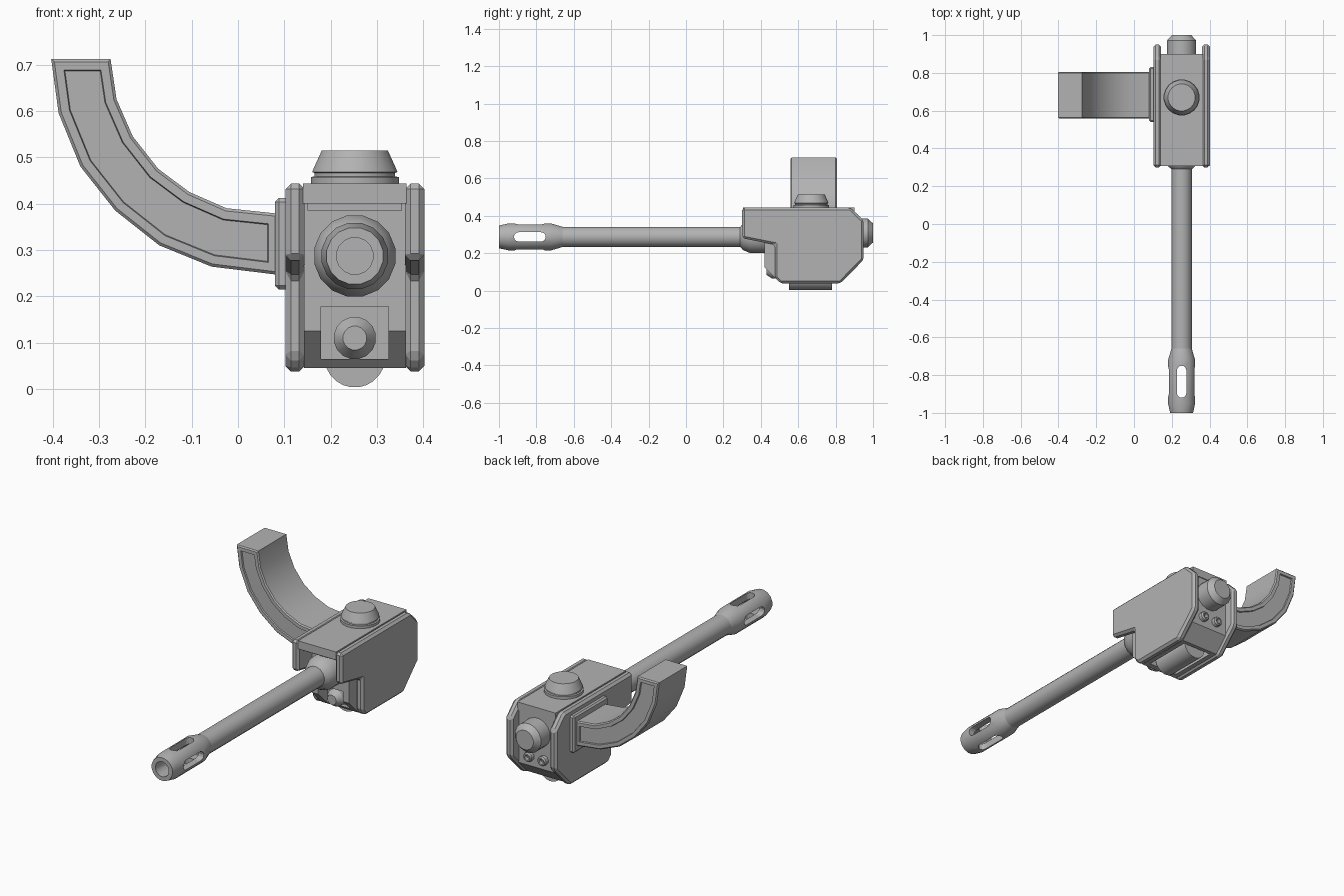
import bpy, bmesh, math
from mathutils import Matrix, Vector

old = bpy.data.objects.get("Cube")
if old:
    bpy.data.objects.remove(old)

metal = bpy.data.materials.new("grey_metal")
metal.use_nodes = True
GREY = (0.45, 0.45, 0.45, 1)
metal.diffuse_color = GREY
metal.node_tree.nodes["Principled BSDF"].inputs["Base Color"].default_value = GREY

CX = 0.252      # body centre line
BZ = 0.287      # barrel height


def finish(name, bm, bevel=0, smooth=True):
    bmesh.ops.recalc_face_normals(bm, faces=bm.faces)
    mesh = bpy.data.meshes.new(name)
    bm.to_mesh(mesh)
    bm.free()
    ob = bpy.data.objects.new(name, mesh)
    bpy.context.collection.objects.link(ob)
    mesh.materials.append(metal)
    if bevel:
        mod = ob.modifiers.new("edges", 'BEVEL')
        mod.width, mod.segments = bevel, 1
        mod.limit_method, mod.angle_limit = 'ANGLE', math.radians(30)
    if smooth:
        bpy.ops.object.select_all(action='DESELECT')
        ob.select_set(True)
        bpy.context.view_layer.objects.active = ob
        bpy.ops.object.shade_smooth_by_angle(angle=math.radians(28))
    return ob


def prism_mesh(points, axis, start, end):
    """Extrude a 2D profile along x (profile y,z) or y (profile x,z)."""
    bm = bmesh.new()
    if axis == 'x':
        verts = [bm.verts.new((start, a, b)) for a, b in points]
        shift = Vector((end - start, 0, 0))
    else:
        verts = [bm.verts.new((a, start, b)) for a, b in points]
        shift = Vector((0, end - start, 0))
    face = bm.faces.new(verts)
    ext = bmesh.ops.extrude_face_region(bm, geom=[face], use_keep_orig=True)
    bmesh.ops.translate(bm, vec=shift, verts=[v for v in ext["geom"] if isinstance(v, bmesh.types.BMVert)])
    bmesh.ops.recalc_face_normals(bm, faces=bm.faces)
    return bm


def box(name, x, y, z, bevel=0):
    bm = prism_mesh([(y[0], z[0]), (y[1], z[0]), (y[1], z[1]), (y[0], z[1])], 'x', x[0], x[1])
    return finish(name, bm, bevel, False)


def lathe(name, profile, centre, axis='y', sides=16):
    """Revolve (radius, distance) pairs around an axis through centre."""
    bm = bmesh.new()
    rings = []
    for r, d in profile:
        ring = []
        for i in range(sides):
            a = math.tau * (i + 0.5) / sides
            u, v = r * math.cos(a), r * math.sin(a)
            ring.append(bm.verts.new((u, d, v) if axis == 'y' else (u, v, d)))
        rings.append(ring)
    for lo, hi in zip(rings, rings[1:]):
        for i in range(sides):
            j = (i + 1) % sides
            bm.faces.new((lo[i], lo[j], hi[j], hi[i]))
    bm.faces.new(rings[0])
    bm.faces.new(rings[-1])
    bmesh.ops.translate(bm, vec=Vector(centre), verts=bm.verts)
    return finish(name, bm)


def cut(target, cutter):
    mod = target.modifiers.new("cut", 'BOOLEAN')
    mod.operation, mod.solver, mod.object = 'DIFFERENCE', 'EXACT', cutter
    cutter.hide_render = True
    cutter.hide_viewport = True
    cutter.hide_set(True)


# Side plates of the housing
plate = [(0.30, 0.443), (0.88, 0.443), (0.95, 0.375), (0.95, 0.165), (0.825, 0.038),
         (0.505, 0.038), (0.475, 0.07), (0.475, 0.245), (0.30, 0.28)]
for side, name in ((-1, "right_plate"), (1, "left_plate")):
    bm = prism_mesh(plate, 'x', CX + side * 0.108, CX + side * 0.15)
    finish(name, bm, 0.012, False)

# Core between the plates, open at the front around the barrel
core = [(0.42, 0.43), (0.895, 0.43), (0.895, 0.12), (0.82, 0.045),
        (0.50, 0.045), (0.42, 0.125)]
body = finish("housing_core", prism_mesh(core, 'x', CX - 0.11, CX + 0.11), 0, False)
cut(body, box("bottom_cutter", (CX - 0.085, CX + 0.085), (0.53, 0.80), (0, 0.10)))
cut(body, box("front_cutter", (CX - 0.073, CX + 0.073), (0.38, 0.50), (0.065, 0.178)))
box("top_plate", (CX - 0.112, CX + 0.112), (0.306, 0.90), (0.40, 0.443))
box("front_lip", (CX - 0.102, CX + 0.102), (0.33, 0.45), (0.385, 0.41))

# Roller under the housing
lathe("bottom_roller", [(0.0656, 0.55), (0.0656, 0.78)], (CX, 0, 0.069), sides=24)

# Small knob in the lower front notch
lathe("front_knob", [(0.046, 0.51), (0.046, 0.46), (0.026, 0.43)], (CX, 0, 0.11))

# Barrel with its collar
lathe("barrel", [(0.055, -0.68), (0.055, 0.44)], (CX, 0, BZ))
lathe("barrel_collar", [(0.055, 0.29), (0.072, 0.305), (0.089, 0.345), (0.089, 0.44)], (CX, 0, BZ))

# Muzzle: hollow tip with four long slots
muzzle = lathe("muzzle", [(0.04, -0.70), (0.04, -1.0), (0.062, -1.0), (0.073, -0.95),
                          (0.073, -0.72), (0.055, -0.66)], (CX, 0, BZ))


def slot(name, turn):
    pts = []
    for end, centre in ((1, -0.775), (-1, -0.895)):
        for i in range(7):
            a = math.pi * i / 6
            pts.append((centre + end * 0.025 * math.sin(a), end * 0.025 * math.cos(a)))
    bm = prism_mesh(pts, 'x', -0.12, 0.12)
    bmesh.ops.rotate(bm, verts=bm.verts, cent=(0, 0, 0), matrix=Matrix.Rotation(turn, 3, 'Y'))
    bmesh.ops.translate(bm, vec=(CX, 0, BZ), verts=bm.verts)
    return finish(name, bm, 0, False)


cut(muzzle, slot("side_slot_cutter", 0))
cut(muzzle, slot("upright_slot_cutter", math.pi / 2))

# Knob on the roof
lathe("top_knob_base", [(0.096, 0.435), (0.096, 0.457), (0.088, 0.459), (0.088, 0.466),
                        (0.093, 0.468), (0.090, 0.476), (0.072, 0.515)], (CX, 0.67, 0), 'z', 20)

# Knob and two socket screws on the back
lathe("back_knob", [(0.078, 0.88), (0.078, 0.972), (0.052, 1.0)], (CX, 0, 0.308))
for side, name in ((-1, "right_screw"), (1, "left_screw")):
    lathe(name, [(0.025, 0.885), (0.025, 0.915), (0.020, 0.922), (0.013, 0.922), (0.013, 0.90)],
          (CX + side * 0.042, 0, 0.172), sides=12)

# Mounting pad and curved arm
box("arm_pad", (0.08, 0.11), (0.54, 0.83), (0.215, 0.412), 0.008)
arm = [(-0.403, 0.712), (-0.387, 0.595), (-0.34, 0.48), (-0.265, 0.385), (-0.17, 0.31),
       (-0.057, 0.264), (0.09, 0.246), (0.09, 0.378), (-0.025, 0.39), (-0.105, 0.425),
       (-0.172, 0.475), (-0.227, 0.545), (-0.262, 0.625), (-0.275, 0.712)]
bm = prism_mesh(arm, 'y', 0.565, 0.80)
ends = [f for f in bm.faces if abs(f.normal.y) > 0.9]
for thickness, depth in ((0.006, 0.006), (0.018, 0), (0.002, -0.008)):
    bmesh.ops.inset_individual(bm, faces=ends, thickness=thickness, depth=depth, use_even_offset=True)
finish("curved_arm", bm)
